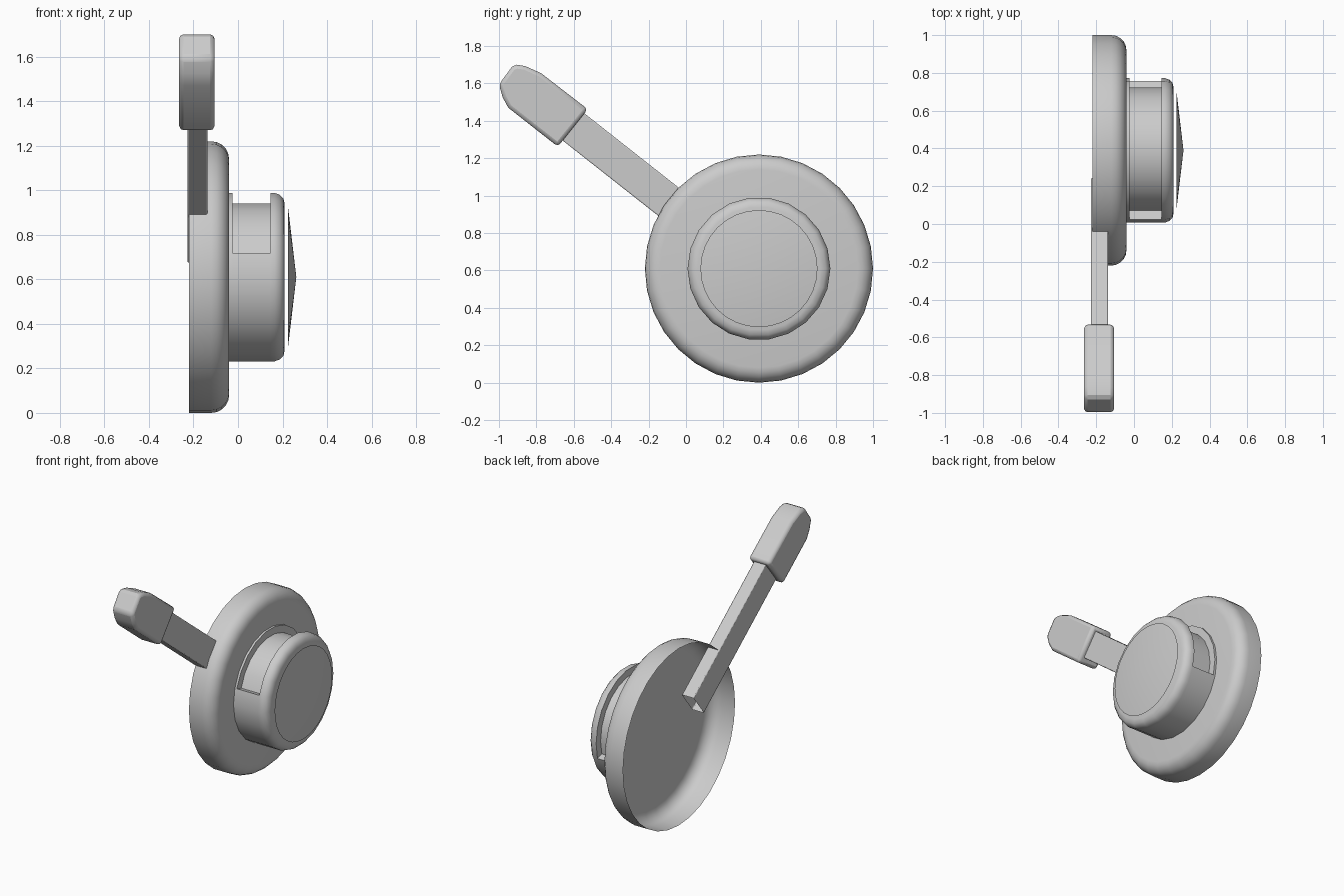
import bpy, bmesh
from math import cos, sin, pi, radians
from mathutils import Vector

if "Cube" in bpy.data.objects:
    bpy.data.objects.remove(bpy.data.objects["Cube"])

CY, CZ = 0.39, 0.61          # shared axis of the round parts (runs along x)


def finish(bm, name, angle=35, bevel=0):
    bmesh.ops.remove_doubles(bm, verts=bm.verts, dist=0.0005)
    bmesh.ops.recalc_face_normals(bm, faces=bm.faces)
    me = bpy.data.meshes.new(name)
    bm.to_mesh(me)
    bm.free()
    ob = bpy.data.objects.new(name, me)
    bpy.context.collection.objects.link(ob)
    if bevel:
        mod = ob.modifiers.new("soft_edges", 'BEVEL')
        mod.width, mod.segments = bevel, 2
        mod.limit_method, mod.angle_limit = 'ANGLE', radians(50)
    bpy.ops.object.select_all(action='DESELECT')
    ob.select_set(True)
    bpy.context.view_layer.objects.active = ob
    bpy.ops.object.shade_smooth_by_angle(angle=radians(angle))
    return ob


def point(x, r, a):
    return Vector((x, CY + r * cos(a), CZ + r * sin(a)))


def add_face(bm, pts):
    bm.faces.new([bm.verts.new(p) for p in pts])


def revolve(bm, profile, n, steps=None):
    """Sweep (x, radius) points round the axis over the given segments."""
    for i in (range(n) if steps is None else steps):
        a, b = 2 * pi * i / n, 2 * pi * (i + 1) / n
        for (x0, r0), (x1, r1) in zip(profile, profile[1:]):
            pts = [point(x0, r0, a), point(x1, r1, a)]
            if r1 > 0:
                pts.append(point(x1, r1, b))
            pts.append(point(x0, r0, b))
            add_face(bm, pts)


# Dished base disc, open at the back
bm = bmesh.new()
arc = [(-0.12 + 0.08 * sin(t * pi / 10), 0.53 + 0.08 * cos(t * pi / 10)) for t in range(6)]
revolve(bm, [(-0.22, 0.61)] + arc + [(-0.04, 0)], 32)
finish(bm, "base_disc", 40)

# Hub with a slot sunk into half of its side
N, R, FLOOR = 22, 0.382, 0.333
X0, X1 = -0.025, 0.145
front = [(X1, R), (0.165, R), (0.187, 0.374), (0.204, 0.357), (0.21, 0.33), (0.21, 0)]
back = [(-0.04, R), (X0, R)]
bm = bmesh.new()
revolve(bm, back + front, N, range(10, 21))
revolve(bm, back + [(X0, FLOOR), (X1, FLOOR)] + front, N, range(-1, 10))
for i in (-1, 10):
    a = 2 * pi * i / N
    add_face(bm, [point(x, r, a) for x, r in
                  ((X0, R), (X0, FLOOR), (X1, FLOOR), (X1, R))])
finish(bm, "hub", 40)

# Shallow cone in front of the hub
bm = bmesh.new()
revolve(bm, [(0.225, 0.313), (0.262, 0)], 32)
finish(bm, "front_cap")


def prism(bm, outline, xa, xb):
    """Extrude a (y, z) outline along x."""
    f = bm.faces.new([bm.verts.new((xa, y, z)) for y, z in outline])
    ext = bmesh.ops.extrude_face_region(bm, geom=[f])["geom"]
    bmesh.ops.translate(bm, vec=(xb - xa, 0, 0),
                        verts=[v for v in ext if isinstance(v, bmesh.types.BMVert)])


# Lever rod, its inner end open
along = Vector((0.785, -0.62)).normalized()
side = Vector((-along.y, along.x)) * 0.093
start, end = Vector((-0.63, 1.39)), Vector((-0.60, 1.368)) + along * 1.0
bm = bmesh.new()
prism(bm, [start + side, end + side, end - side, start - side], -0.227, -0.137)
inner = [f for f in bm.faces if (f.calc_center_median().yz - end).length < 0.02]
bmesh.ops.delete(bm, geom=inner, context='FACES')
finish(bm, "lever_rod", 30, 0.006)

# Tapered grip on the lever
bm = bmesh.new()
prism(bm, [(-0.525, 1.462), (-0.685, 1.262), (-0.95, 1.47), (-0.98, 1.525),
           (-1.0, 1.595), (-0.93, 1.69), (-0.905, 1.70), (-0.86, 1.693),
           (-0.775, 1.655)], -0.265, -0.105)
finish(bm, "lever_grip", 30, 0.02)
